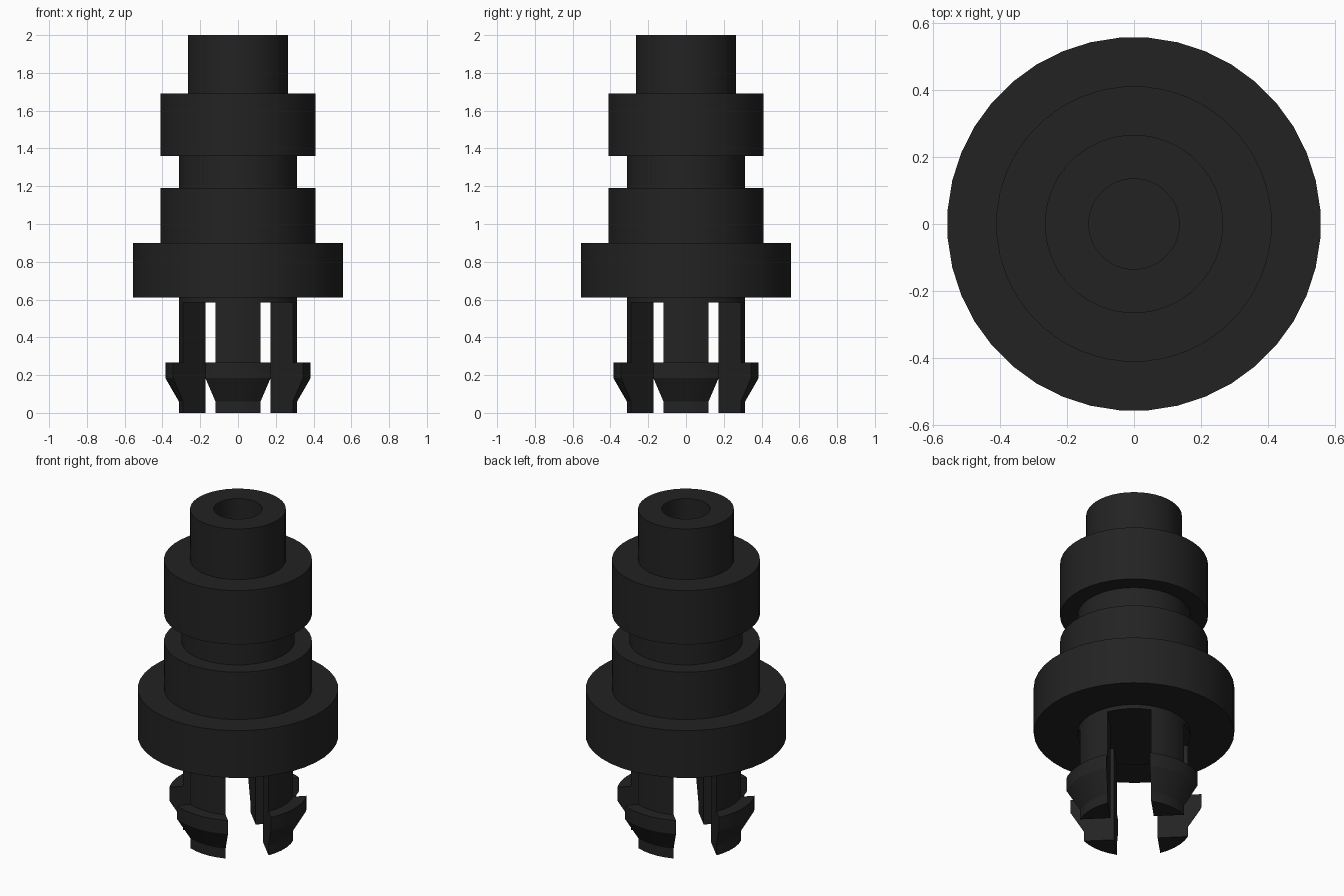
import bpy, bmesh, math
from mathutils import Matrix, Vector

if "Cube" in bpy.data.objects:
    bpy.data.objects.remove(bpy.data.objects["Cube"])

SIDES = 40
SLOT_HALF = 0.121     # half width of the crossed diagonal slots
SLOT_TOP = 0.585

black = bpy.data.materials.new("black_plastic")
black.diffuse_color = (0.0165, 0.0165, 0.0165, 1)
black.use_nodes = True
black.node_tree.nodes["Principled BSDF"].inputs["Base Color"].default_value = black.diffuse_color


def lathe(profile):
    """Closed solid of revolution from (radius, height) points, end to end."""
    bm = bmesh.new()
    rings = []
    for r, z in profile:
        angles = [(i + 0.5) * math.tau / SIDES for i in range(SIDES)]
        rings.append([bm.verts.new((r * math.cos(a), r * math.sin(a), z)) for a in angles])
    for low, high in zip(rings, rings[1:]):
        for i in range(SIDES):
            j = (i + 1) % SIDES
            bm.faces.new((low[i], low[j], high[j], high[i]))
    bm.faces.new(rings[0])
    bm.faces.new(rings[-1])
    bmesh.ops.recalc_face_normals(bm, faces=bm.faces)
    return bm


def finish(bm, name):
    bm.normal_update()
    mesh = bpy.data.meshes.new(name)
    bm.to_mesh(mesh)
    bm.free()
    mesh.materials.append(black)
    obj = bpy.data.objects.new(name, mesh)
    bpy.context.collection.objects.link(obj)
    bpy.ops.object.select_all(action='DESELECT')
    obj.select_set(True)
    bpy.context.view_layer.objects.active = obj
    bpy.ops.object.shade_smooth_by_angle(angle=math.radians(25))
    return obj


# Stepped body with flange, groove and blind bore in the top
finish(lathe([
    (0.314, SLOT_TOP), (0.314, 0.61),
    (0.557, 0.61), (0.557, 0.90),
    (0.411, 0.90), (0.411, 1.19),
    (0.314, 1.19), (0.314, 1.36),
    (0.411, 1.36), (0.411, 1.69),
    (0.266, 1.69), (0.266, 2.0),
    (0.135, 2.0), (0.135, 1.0),
]), "stepped_body")

# Four barbed snap prongs: quarters of a barbed stem left between the slots
for k in range(4):
    bm = lathe([(0.314, 0), (0.314, 0.06), (0.386, 0.185),
                (0.386, 0.268), (0.314, 0.268), (0.314, SLOT_TOP)])
    for side in (1, -1):
        normal = Vector((1, side, 0)).normalized()
        bmesh.ops.bisect_plane(bm, geom=bm.verts[:] + bm.edges[:] + bm.faces[:],
                               plane_co=normal * SLOT_HALF, plane_no=normal,
                               clear_inner=True)
        bmesh.ops.holes_fill(bm, edges=[e for e in bm.edges if e.is_boundary], sides=0)
    bmesh.ops.recalc_face_normals(bm, faces=bm.faces)
    # The root face is hidden against the body
    roots = [f for f in bm.faces if all(v.co.z > SLOT_TOP - 0.001 for v in f.verts)]
    bmesh.ops.delete(bm, geom=roots, context='FACES')
    bm.transform(Matrix.Rotation(k * math.pi / 2, 4, 'Z'))
    finish(bm, f"snap_prong_{k + 1}")
